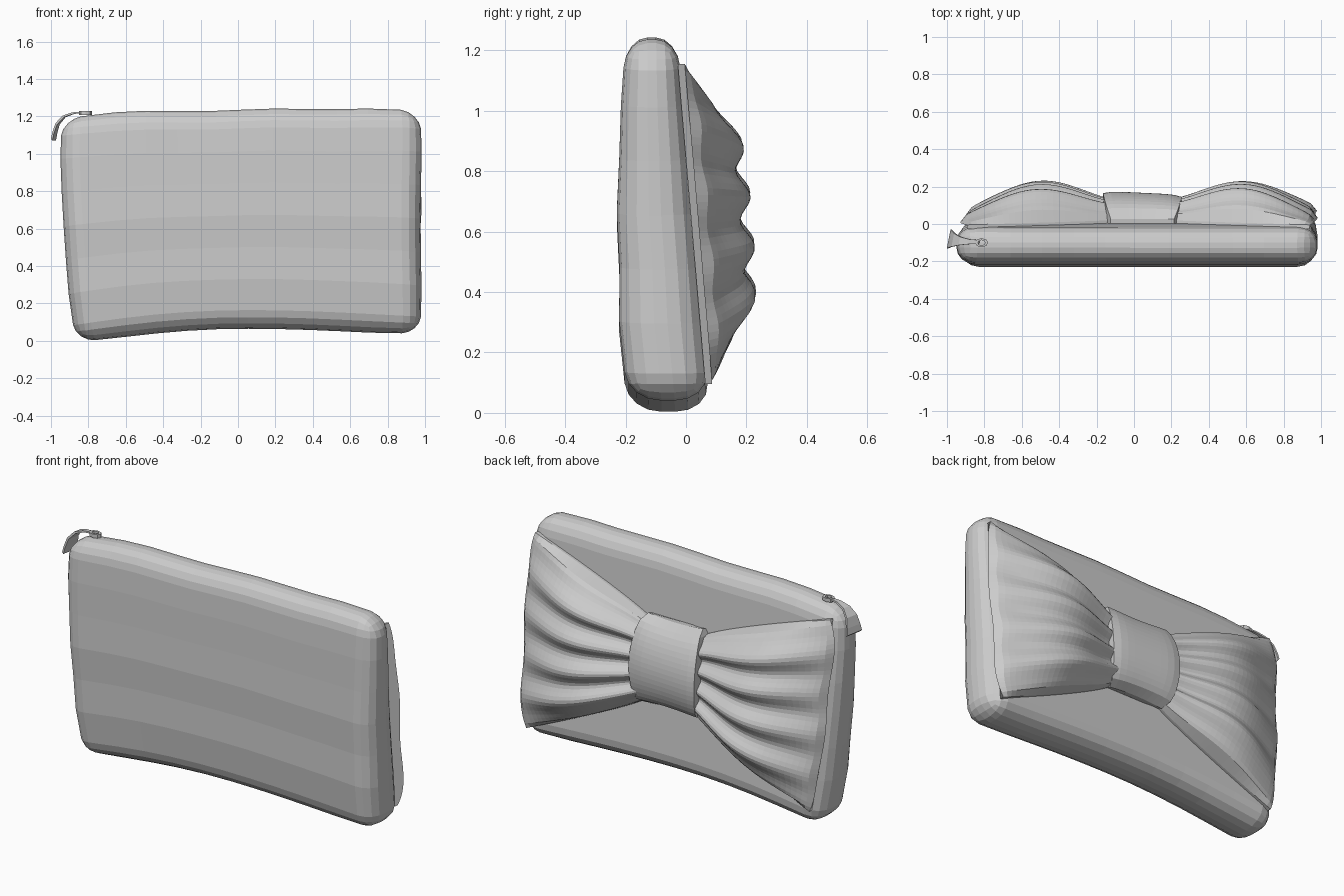
import bpy, bmesh, math
from mathutils import Vector

if "Cube" in bpy.data.objects:
    bpy.data.objects.remove(bpy.data.objects["Cube"], do_unlink=True)

grey = bpy.data.materials.new("soft grey")
grey.use_nodes = True
colour = (0.6, 0.6, 0.6, 1)
grey.diffuse_color = colour
grey.node_tree.nodes["Principled BSDF"].inputs["Base Color"].default_value = colour

HEIGHT = 1.235
WIDTH = 1.95
CENTRE = 0.0175


def finish(name, bm):
    bmesh.ops.recalc_face_normals(bm, faces=bm.faces)
    mesh = bpy.data.meshes.new(name)
    bm.to_mesh(mesh)
    bm.free()
    mesh.materials.append(grey)
    obj = bpy.data.objects.new(name, mesh)
    bpy.context.collection.objects.link(obj)


def loft(name, rings, closed=False):
    """Skin a list of equal closed rings, capping the ends."""
    bm = bmesh.new()
    rows = [[bm.verts.new(p) for p in ring] for ring in rings]
    n = len(rows[0])
    pairs = list(zip(rows, rows[1:])) + ([(rows[-1], rows[0])] if closed else [])
    for a, b in pairs:
        for i in range(n):
            j = (i + 1) % n
            bm.faces.new((a[i], a[j], b[j], b[i]))
    if not closed:
        bm.faces.new(rows[0])
        bm.faces.new(rows[-1])
    finish(name, bm)


def back_y(z):
    """Leaning back face of the pouch."""
    return 0.08 - 0.086 * z


# Pouch: bevelled box, sliced into bands and softly warped
def make_pouch():
    bm = bmesh.new()
    bmesh.ops.create_cube(bm, size=1)
    for v in bm.verts:
        v.co = Vector((CENTRE + v.co.x * WIDTH, v.co.y * 0.25, (v.co.z + 0.5) * HEIGHT))
    bmesh.ops.bevel(bm, geom=bm.edges[:], offset=0.105, segments=4,
                    profile=0.5, affect='EDGES')
    cuts = [((CENTRE + 0.17 * i, 0, 0), (1, 0, 0)) for i in range(-4, 5)]
    cuts += [((0, 0, 0.28 + 0.18 * i), (0, 0, 1)) for i in range(5)]
    for co, no in cuts:
        bmesh.ops.bisect_plane(bm, geom=bm.verts[:] + bm.edges[:] + bm.faces[:],
                               plane_co=co, plane_no=no)
    for v in bm.verts:
        x, y, z = v.co
        up = min(1, max(0, z / HEIGHT))
        side = 2 * (x - CENTRE) / WIDTH
        tall = 2 * up - 1
        right = (1 + side) / 2
        # Round the four corners off further
        corner = 0.03 * abs(side * tall) ** 6
        sag = 0.065 - (0.105 if x < 0 else 0.05) * x * x
        rise = 0.016 * x - 0.006 * x ** 8 + 0.004 * math.sin(9 * x)
        nz = z + (1 - up) * sag + up * rise - math.copysign(corner, tall)
        nx = x + (1 - right) * 0.075 * (1 - up) ** 1.5 - math.copysign(corner, side)
        nx -= right * 0.016 * math.sin(math.pi * up)
        front = -0.2 - 0.026 * math.sin(math.pi * up)
        front += 0.006 * (1 - up) * math.cos(math.tau * (z - 0.45) / 0.4)
        t = (y + 0.125) / 0.25
        v.co = (nx, front + (back_y(nz) - front) * t, nz)
    finish("pouch", bm)


# Bow wing: fanned, pleated cushion growing away from the knot
def make_wing(name, x_in, x_out, taper, phase):
    rings = []
    nu, nv = 28, 44
    for i in range(nu + 1):
        u = i / nu
        mid = 0.66 - 0.035 * u
        half = 0.17 + 0.36 * u ** 0.8
        end = math.sqrt(max(0, 1 - u ** 6))
        puff = (0.07 + 0.092 * math.sin(math.pi * 0.95 * u) ** 2) * end
        fold = (0.006 + 0.03 * u ** 0.5 * (1 - u) + 0.008 * u) * end
        ring = []
        for k in range(nv + 1):
            v = -1 + 2 * k / nv
            edge = math.sqrt(max(0, 1 - abs(v) ** 5))
            z = mid + half * v
            thick = 0.015 + edge * (puff - fold * math.cos(4.6 * math.pi * v + phase))
            reach = x_out + taper * (1 - v) / 2
            x = x_in + (reach - x_in) * u * (1 - 0.05 * u * v ** 6)
            x += 0.006 * u * math.sin(7 * v + phase)
            ring.append((x, back_y(z) + thick, z))
        for v in (1, -1):
            x, _, z = ring[nv if v > 0 else 0]
            ring.append((x, back_y(z) - 0.008, z))
        rings.append(ring)
    loft(name, rings)


# Knot: curved band wrapped over the middle of the bow
def make_knot():
    rings = []
    rows, cols = 18, 10
    for i in range(rows + 1):
        s = i / rows
        z = 0.44 + 0.46 * s
        arch = math.sin(math.pi * s) ** 0.45 if 0 < i < rows else 0
        half = 0.17 + 0.04 * arch
        ring = []
        for k in range(cols + 1):
            a = -1 + 2 * k / cols
            y = back_y(z) + 0.025 + 0.118 * arch * (1 - 0.1 * a ** 6) - 0.01 * a * arch
            ring.append((0.045 + half * a, y, z + 0.012 * a * a * (2 * s - 1)))
        for a in (1, -1):
            ring.append((0.045 + half * a, back_y(z) - 0.008, z))
        rings.append(ring)
    loft("bow_knot", rings)


# Zip slider: small square loop, and its flared hanging pull
def make_zip():
    rings = []
    for i in range(8):
        a = math.tau * i / 8
        ring = []
        for r, h in ((0.02, 0), (0.035, 0), (0.035, 0.02), (0.02, 0.02)):
            ring.append((-0.815 + r * math.cos(a), -0.1 + 0.7 * r * math.sin(a), 1.208 + h))
        rings.append(ring)
    loft("zip_slider", rings, closed=True)

    path = [(-0.83, 1.222, 0.01), (-0.88, 1.218, 0.013), (-0.93, 1.2, 0.022),
            (-0.965, 1.16, 0.035), (-0.98, 1.11, 0.045), (-0.987, 1.075, 0.05)]
    rings = []
    for x, z, w in path:
        y = -0.1 + 0.4 * w
        twist = 0.2 * w
        near, far = x - twist, x + twist
        rings.append([(near - 0.004, y - w, z + 0.004), (far - 0.004, y + w, z + 0.004),
                      (far + 0.004, y + w, z - 0.004), (near + 0.004, y - w, z - 0.004)])
    loft("zip_pull", rings)


make_pouch()
make_wing("bow_wing_left", 0.14, 0.975, 0, 0.3)
make_wing("bow_wing_right", -0.06, -0.94, 0.08, -0.3)
make_knot()
make_zip()
